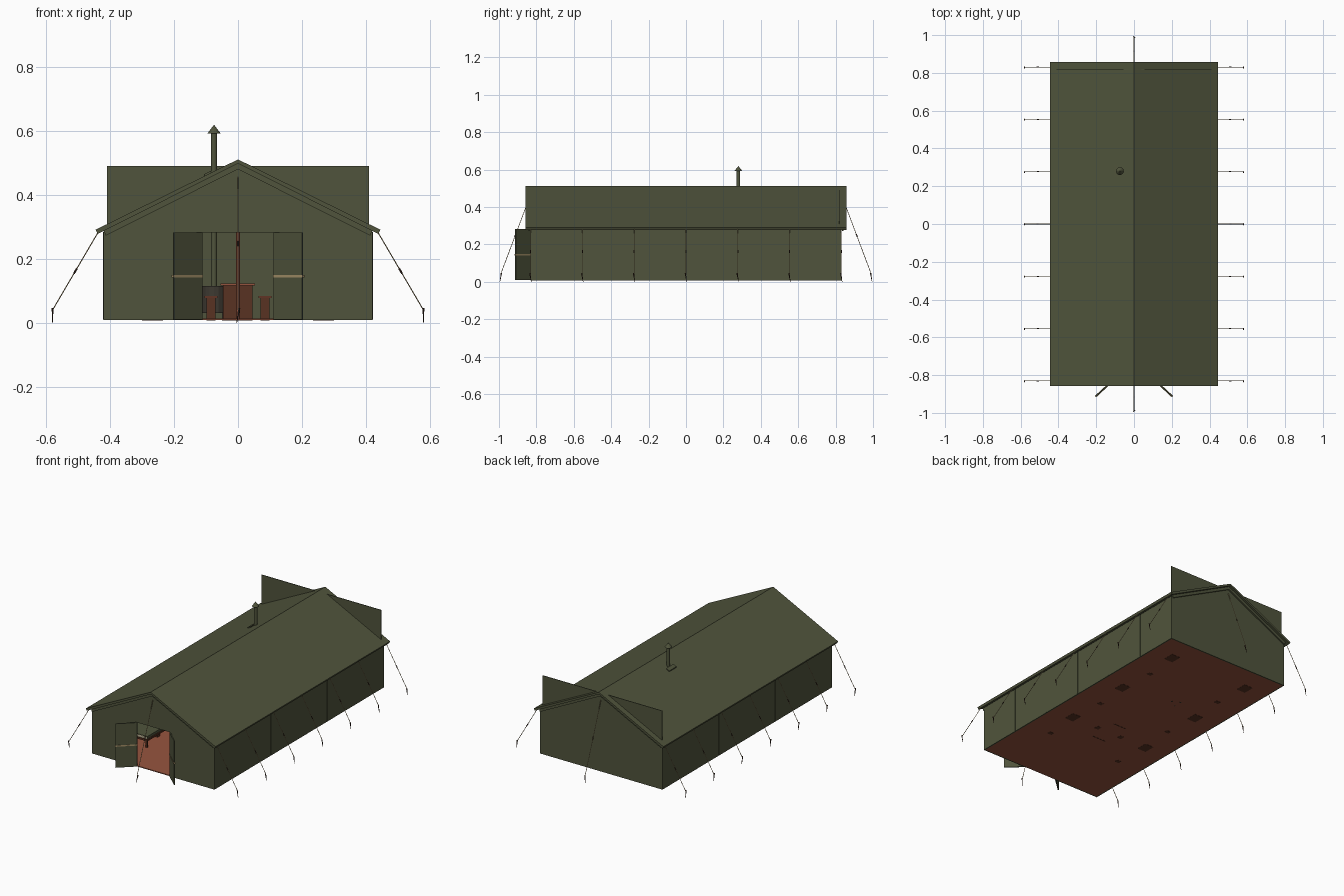
import bpy, bmesh, math
from mathutils import Vector

if "Cube" in bpy.data.objects:
    bpy.data.objects.remove(bpy.data.objects["Cube"])


def material(name, *rgb):
    m = bpy.data.materials.new(name)
    m.diffuse_color = (*[(c / 255 / 12.92 if c < 11 else ((c / 255 + .055) / 1.055) ** 2.4) for c in rgb], 1)
    m.use_nodes = True
    m.node_tree.nodes["Principled BSDF"].inputs["Base Color"].default_value = m.diffuse_color
    return m


CANVAS = material("olive canvas", 80, 84, 60)
FLOOR = material("red brown boards", 150, 84, 62)
WOOD = material("dark wood", 88, 50, 34)
STRAP = material("tan webbing", 165, 145, 105)
STAKE = material("stake brown", 62, 42, 32)
SHEET = material("pale bedding", 190, 180, 150)
METAL = material("stove iron", 62, 58, 50)


def finish(name, bm, mat):
    bmesh.ops.recalc_face_normals(bm, faces=bm.faces)
    me = bpy.data.meshes.new(name)
    bm.to_mesh(me)
    bm.free()
    me.materials.append(mat)
    ob = bpy.data.objects.new(name, me)
    bpy.context.collection.objects.link(ob)
    return ob


def box(name, x0, x1, y0, y1, z0, z1, mat):
    bm = bmesh.new()
    bmesh.ops.create_cube(bm, size=1)
    for v in bm.verts:
        v.co = ((x0 + x1) / 2 + v.co.x * (x1 - x0), (y0 + y1) / 2 + v.co.y * (y1 - y0),
                (z0 + z1) / 2 + v.co.z * (z1 - z0))
    return finish(name, bm, mat)


def extrude_y(name, profile, y0, y1, mat):
    """Profile in x,z pushed from y0 to y1."""
    bm = bmesh.new()
    f = bm.faces.new([bm.verts.new((x, y0, z)) for x, z in profile])
    r = bmesh.ops.extrude_face_region(bm, geom=[f])
    for v in r["geom"]:
        if isinstance(v, bmesh.types.BMVert):
            v.co.y = y1
    return finish(name, bm, mat)


def rod(name, a, b, r0, mat, r1=None, sides=6):
    a, b = Vector(a), Vector(b)
    bm = bmesh.new()
    bmesh.ops.create_cone(bm, cap_ends=True, segments=sides, radius1=r0,
                          radius2=r0 if r1 is None else r1, depth=(b - a).length)
    rot = (b - a).to_track_quat('Z', 'Y')
    for v in bm.verts:
        v.co = rot @ v.co + (a + b) / 2
    return finish(name, bm, mat)


def chevron(top, half, slope, thick):
    e = top - half * slope
    return [(-half, e), (0, top), (half, e), (half - .006, e - thick), (0, top - thick), (-half + .006, e - thick)]


# Roof with an inner trim band at each gable
extrude_y("roof", chevron(.511, .445, .494, .013), -.857, .857, CANVAS)
for s in (-1, 1):
    extrude_y("gable_trim", chevron(.498, .42, .494, .018), s * .834, s * .843, CANVAS)

# Walls
for s in (-1, 1):
    box("side_wall", s * .413, s * .42, -.83, .83, .008, .285, CANVAS)
    for i in range(-2, 3):
        box("wall_seam", s * .419, s * .422, i * .277 - .003, i * .277 + .003, .01, .284, CANVAS)
gable = [(-.42, .283), (.42, .283), (0, .49)]
extrude_y("back_wall", [(-.42, .008), (.42, .008), (.42, .283), (0, .49), (-.42, .283)], .824, .831, CANVAS)
extrude_y("front_gable", gable, -.831, -.824, CANVAS)
for s in (-1, 1):
    box("front_wall", s * .113, s * .42, -.831, -.824, .008, .283, CANVAS)
box("back_liner", -.41, .41, .817, .821, .01, .491, CANVAS)
box("floor", -.418, .418, -.828, .828, .008, .013, FLOOR)

# Open door flaps with straps around them
for s in (-1, 1):
    def flap(name, t0, t1, thick, z0, z1, mat):
        a, d = Vector((.113, -.83, 0)), Vector((.089, -.082, 0))
        n = Vector((.082, .089, 0)).normalized() * thick
        bm = bmesh.new()
        pts = [a + d * t0 - n, a + d * t1 - n, a + d * t1 + n, a + d * t0 + n]
        lo = [bm.verts.new((s * p.x, p.y, z0)) for p in pts]
        hi = [bm.verts.new((s * p.x, p.y, z1)) for p in pts]
        bm.faces.new(lo)
        bm.faces.new(hi)
        for i in range(4):
            j = (i + 1) % 4
            bm.faces.new((lo[i], lo[j], hi[j], hi[i]))
        finish(name, bm, mat)
    flap("door_flap", 0, 1, .003, .01, .283, CANVAS)
    flap("door_strap", -.01, 1.03, .005, .141, .149, STRAP)


# Guy ropes with toggles and stakes
def guy(top, foot, lean):
    top, foot = Vector(top), Vector(foot)
    rod("guy_rope", top, foot, .0016, STRAP)
    m = top.lerp(foot, .5)
    d = (foot - top).normalized() * .009
    rod("rope_toggle", m - d, m + d, .003, STAKE)
    lean = Vector(lean)
    rod("tent_stake", foot - lean + Vector((0, 0, -.04)), foot + lean + Vector((0, 0, .006)),
        .001, STAKE, .0035)


for s in (-1, 1):
    for i in range(-3, 4):
        guy((s * .437, i * .277, .284), (s * .58, i * .277, .04), (0, -.004, 0))
    guy((0, s * .835, .455), (0, s * .991, .04), (.004, -s * .004, 0))

# Chimney, flashing and stove
cx, cy = -.075, .28
rod("chimney", (cx, cy, .1), (cx, cy, .595), .0095, CANVAS, sides=12)
rod("chimney_cap", (cx, cy, .592), (cx, cy, .618), .021, CANVAS, .001, 12)
extrude_y("chimney_flashing", [(-.106, .459), (-.106, .465), (-.085, .475), (-.085, .469)], cy - .035, cy + .035, CANVAS)
rod("stove", (cx, cy, .03), (cx, cy, .115), .038, METAL, sides=16)
for k in range(3):
    a = k * math.tau / 3
    rod("stove_leg", (cx + .03 * math.cos(a), cy + .03 * math.sin(a), .007),
        (cx + .03 * math.cos(a), cy + .03 * math.sin(a), .04), .005, METAL)

# Tent poles
for y in (-.55, 0, .55):
    rod("tent_pole", (0, y, .012), (0, y, .49), .007, FLOOR, sides=8)
box("ridge_beam", -.006, .006, -.82, .81, .478, .492, FLOOR)

# Table and stools
box("table_top", -.055, .053, -.33, -.11, .117, .123, FLOOR)
box("table_front", -.047, .046, -.315, -.309, .007, .117, WOOD)
box("table_back", -.047, .046, -.131, -.125, .007, .117, WOOD)
for s in (-1, 1):
    box("stool_seat", s * .064, s * .104, -.24, -.2, .078, .084, FLOOR)
    box("stool_base", s * .07, s * .098, -.235, -.205, .007, .078, WOOD)

# Cots along both sides with lockers between them
for s in (-1, 1):
    for y in (-.44, .0, .44):
        box("cot_frame", s * .2, s * .36, y - .165, y + .165, .055, .066, WOOD)
        box("mattress", s * .205, s * .355, y - .16, y + .16, .066, .08, SHEET)
        box("blanket", s * .203, s * .357, y - .16, y + .06, .068, .083, CANVAS)
        box("pillow", s * .23, s * .33, y + .09, y + .15, .08, .092, SHEET)
        for lx in (.21, .35):
            for ly in (-.155, .155):
                box("cot_leg", s * (lx - .005), s * (lx + .005), y + ly - .005, y + ly + .005, .012, .056, WOOD)
        box("cot_foot", s * .235, s * .265, y - .012, y + .012, .007, .055, WOOD)
    for y in (-.22, .22, .66):
        box("locker", s * .24, s * .3, y - .035, y + .035, .007, .075, WOOD)
        box("locker_lid", s * .237, s * .303, y - .038, y + .038, .075, .082, FLOOR)
